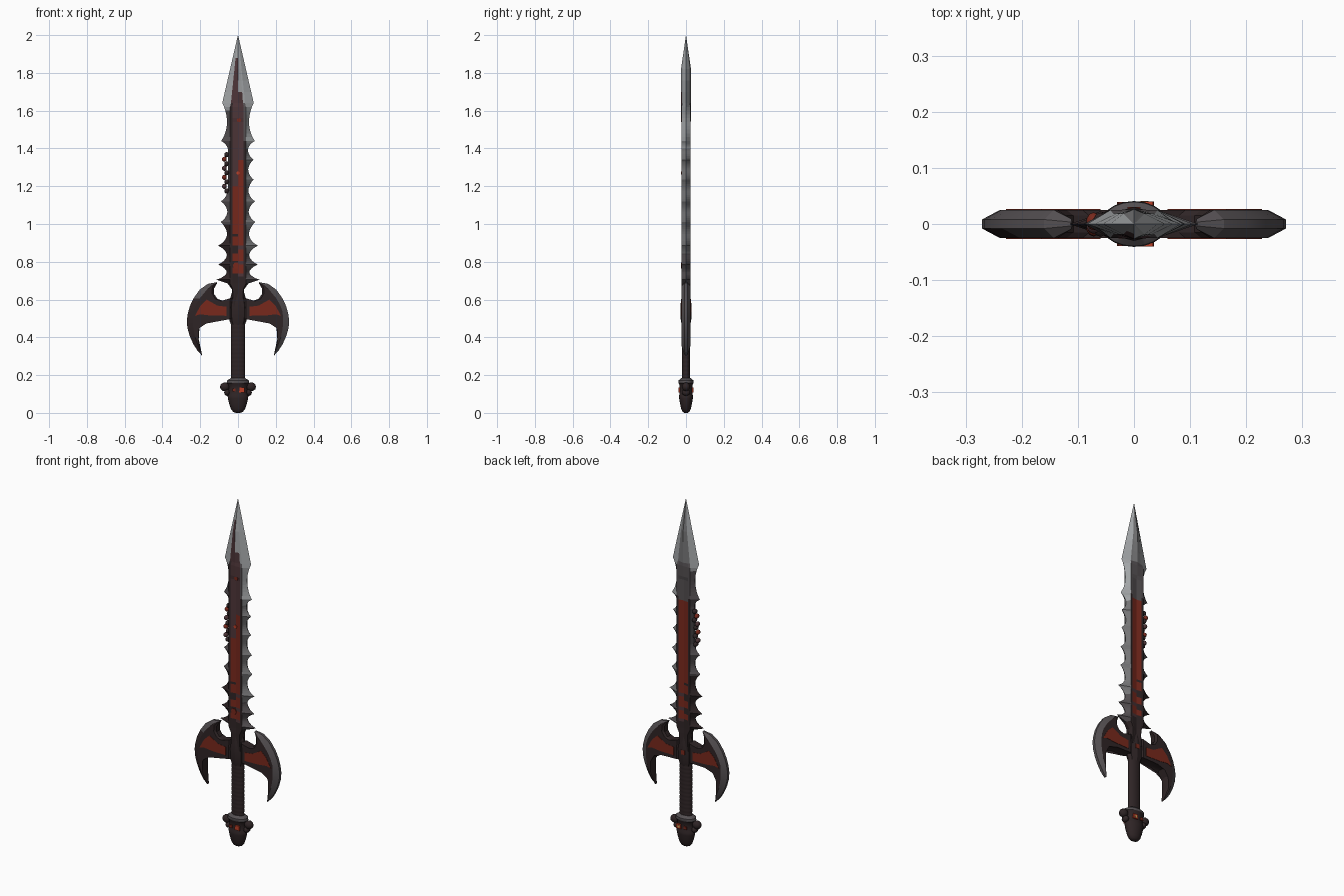
import bpy, bmesh, math, random
from mathutils import Vector

if "Cube" in bpy.data.objects:
    bpy.data.objects.remove(bpy.data.objects["Cube"])
random.seed(4)

def mat(name, r, g, b):
    m = bpy.data.materials.new(name)
    m.diffuse_color = (r, g, b, 1)
    m.use_nodes = True
    m.node_tree.nodes["Principled BSDF"].inputs["Base Color"].default_value = m.diffuse_color
    return m

MATS = [mat("steel", 0.36, 0.375, 0.385), mat("dark_steel", 0.088, 0.078, 0.083),
        mat("black_leather", 0.028, 0.018, 0.019), mat("blood_red", 0.19, 0.022, 0.012),
        mat("maroon", 0.075, 0.036, 0.040), mat("ember_red", 0.50, 0.05, 0.02),
        mat("pale_yellow", 0.55, 0.42, 0.12), mat("mid_steel", 0.18, 0.18, 0.185)]
STEEL, DARK, BLACK, RED, MAROON, EMBER, YELLOW, MID = range(8)

def finish(name, bm, smooth=None):
    bmesh.ops.remove_doubles(bm, verts=bm.verts, dist=0.0003)
    bmesh.ops.recalc_face_normals(bm, faces=bm.faces)
    me = bpy.data.meshes.new(name)
    bm.to_mesh(me)
    bm.free()
    for m in MATS:
        me.materials.append(m)
    ob = bpy.data.objects.new(name, me)
    bpy.context.collection.objects.link(ob)
    if smooth:
        bpy.ops.object.select_all(action='DESELECT')
        ob.select_set(True)
        bpy.context.view_layer.objects.active = ob
        bpy.ops.object.shade_smooth_by_angle(angle=math.radians(smooth))
    return ob

def loft(bm, rings, rule):
    """Skin a list of equal closed rings; rule(i, j, centre) gives the material."""
    vs = [[bm.verts.new(p) for p in r] for r in rings]
    n = len(rings[0])
    for i in range(len(vs) - 1):
        for j in range(n):
            k = (j + 1) % n
            f = bm.faces.new((vs[i][j], vs[i][k], vs[i + 1][k], vs[i + 1][j]))
            f.material_index = rule(i, j, f.calc_center_median())
    for r, i in ((vs[0], 0), (vs[-1], len(vs) - 1)):
        f = bm.faces.new(r)
        f.material_index = rule(min(i, len(vs) - 2), 0, f.calc_center_median())

def lathe(name, prof, sy, rule, n=20, smooth=40):
    """Oval turned part from (z, radius) pairs."""
    bm = bmesh.new()
    rings = [[(r * math.cos(a * math.tau / n), r * sy * math.sin(a * math.tau / n), z)
              for a in range(n)] for z, r in prof]
    loft(bm, rings, rule)
    return finish(name, bm, smooth)

def plate(name, pts, y, m, thick=0.004):
    """Thin flat plate in the xz plane, centred on depth y."""
    bm = bmesh.new()
    loft(bm, [[(x, y + d, z) for x, z in pts] for d in (-thick / 2, thick / 2)],
         lambda i, j, c: m)
    return finish(name, bm)

def blob(name, loc, scale, m):
    bm = bmesh.new()
    bmesh.ops.create_icosphere(bm, subdivisions=2, radius=1)
    for v in bm.verts:
        v.co = Vector(a * b + c for a, b, c in zip(v.co, scale, loc))
    for f in bm.faces:
        f.material_index = m
    return finish(name, bm, 60)

# Blade: scalloped teeth up both edges, then a long pointed head
teeth = [(0.705, .115), (0.785, .105), (0.885, .105), (1.01, .092), (1.12, .090),
         (1.235, .083), (1.34, .083), (1.44, .089), (1.64, .083)]
rows = [(0.56, .035), (0.62, .032), (0.655, .033), (0.685, .055)]
for (z0, w0), (z1, w1) in zip(teeth, teeth[1:]):
    low = 0.060 - 0.008 * (z0 - 0.7) / 0.7 if z0 < 1.43 else 0.058
    for s in range(10):
        t = s / 10
        dip = (1 - abs(2 * t - 1) ** 1.8) ** 0.85
        tip = w0 + (w1 - w0) * t
        rows.append((z0 + (z1 - z0) * t, tip + (low - tip) * dip))
rows += [(z, 0.083 * (2 - z) / 0.36 + 0.0005) for z in (1.64, 1.70, 1.76, 1.82, 1.88, 1.94, 2.0)]

rings = []
for z, w in rows:
    head = z > 1.639
    wl = min(w, 0.052) if 1.17 < z < 1.38 else w      # broken left edge
    m = min(0.042, 0.85 * w) if not head else 0.45 * w
    f = 0.7 * m
    t = 0.025 * min(1, max(0.02, (2 - z) / 0.18))
    c = t * (1.06 if z > 1.55 else 0.8)
    front = [(-wl, 0), (-m, t if not head else t * .75), (-f, t if not head else t * .82), (0, c),
             (f, t if not head else t * .82), (m, t if not head else t * .75), (w, 0)]
    rings.append([(x, -y, z) for x, y in front] + [(x, y, z) for x, y in front[-2:0:-1]])

def blade_rule(i, j, c):
    z = c.z
    if j in (0, 11):                                   # left cutting edge
        return STEEL if z > 1.60 else DARK if z > 1.0 else BLACK
    if j in (5, 6):                                    # right cutting edge
        return STEEL if z > 1.40 else MID if z > 0.85 else DARK if z > 0.69 else BLACK
    if z > 1.64:                                       # head
        if j in (1, 2) and z < 1.88:
            return MAROON
        if j in (3, 4):
            return MAROON if j == 3 and z < 1.72 else STEEL
        return STEEL if j in (1, 2) else MID
    if j in (1, 4, 7, 10):                             # bands beside the fuller
        return DARK if z > 1.44 and j != 1 else BLACK
    if z > 1.42:
        return MAROON if j < 6 else DARK
    if z < 0.72:
        return BLACK
    if z > 1.20 and j < 6:                             # worn upper part of the front
        return RED if j == 3 and z < 1.34 else MAROON
    if z < 0.95:                                       # blotchy lower part
        return BLACK if j in (2, 9) and i % 8 > 3 else MAROON if i % 8 > 5 else RED
    return RED

bm = bmesh.new()
loft(bm, rings, blade_rule)
finish("blade", bm)

# Gory lumps along the broken left edge, and small stains in the fuller
for k in range(9):
    z = 1.175 + k * 0.024
    blob(f"edge_lump_{k}", (-0.060 - 0.012 * (k % 2), random.uniform(-.008, .008), z),
         (0.013, 0.016, 0.014), (BLACK, MAROON, BLACK, RED)[k % 4])
for k, (x, z, r) in enumerate([(0, 1.27, .010), (.005, 1.55, .012), (-.01, .78, .018)]):
    plate(f"stain_{k}", [(x + r * math.cos(a * 1.047), z + r * math.sin(a * 1.047))
                         for a in range(6)], -0.024, EMBER if k == 0 else RED)

# Crescent guard wings: skin between outer arc and inner edge, bevelled both sides
outer = [(.112, .692), (.160, .683), (.203, .652), (.235, .607), (.255, .565), (.266, .525),
         (.271, .490), (.268, .450), (.256, .408), (.237, .365), (.215, .330), (.192, .305)]
inner = [(.110, .688), (.126, .660), (.126, .628), (.108, .603), (.080, .594), (.030, .610),
         (.030, .497), (.120, .500), (.178, .487), (.204, .450), (.208, .390), (.190, .306)]
red = [(.060, .514), (.060, .562), (.110, .568), (.165, .600), (.198, .568), (.228, .514),
       (.200, .522), (.150, .516)]
for side, label in ((-1, "left"), (1, "right")):
    rings = []
    for (ox, oz), (ix, iz) in zip(outer, inner):
        o, n = Vector((ox, oz)), Vector((ix, iz))
        L = (n - o).length
        d = (n - o) / max(L, 1e-5)
        a, b = o + d * min(0.032, L * .5), n - d * min(0.012, L * .3)
        t = 0.025 * min(1, 0.25 + L / 0.05)
        e = min(0.008, t * .4)
        sec = [(o, -e), (a, -t), (b, -t), (n, -t * .6), (n, t * .6), (b, t), (a, t), (o, e)]
        rings.append([(side * p.x, y, p.y) for p, y in sec])
    bm = bmesh.new()

    def wing_rule(i, j, c):
        if j == 0 and side < 0 and c.z < 0.6:
            return BLACK
        return DARK if j in (0, 6, 7) else BLACK
    loft(bm, rings, wing_rule)
    finish(f"guard_wing_{label}", bm, 25)
    for y, s in ((-0.0245, "front"), (0.0245, "back")):
        plate(f"guard_inlay_{label}_{s}", [(side * x, z) for x, z in red], y, RED)

# Central hub where blade, guard and grip meet, with a small red stud behind
lathe("guard_hub", [(.465, .036), (.49, .046), (.56, .050), (.60, .043), (.66, .026), (.69, .012)],
      0.6, lambda i, j, c: BLACK, n=8, smooth=20)
plate("hub_stud", [(-.012, .535), (.012, .535), (.012, .56), (-.012, .56)], 0.028, RED)

# Grip with wrapped ridges
prof = []
for k in range(14):
    z = 0.175 + k * 0.0225
    prof += [(z, .0365), (z + .005, .038), (z + .017, .038)]
lathe("grip", prof, 0.58, lambda i, j, c: BLACK)

# Skull-like pommel with collar
lathe("pommel", [(.0, .012), (.006, .026), (.02, .037), (.05, .047), (.075, .053), (.09, .055),
                 (.098, .050), (.125, .050), (.15, .052), (.158, .060), (.172, .058), (.184, .038)],
      0.68, lambda i, j, c: DARK if c.z > .165 else BLACK)

# Curled horns and the glowing eyes of the pommel
for side, label in ((-1, "left"), (1, "right")):
    blob(f"horn_{label}", (side * .070, 0, .138), (.026, .022, .024), BLACK)
    blob(f"horn_curl_{label}", (side * .058, 0, .108), (.016, .022, .018), BLACK)
for y, s in ((-0.036, "front"), (0.036, "back")):
    plate(f"eye_{s}", [(.006, .108), (.036, .108), (.034, .134), (.008, .134)], y, EMBER, .008)
    plate(f"cheek_{s}", [(-.03, .112), (-.012, .112), (-.012, .128), (-.028, .128)], y, RED, .006)
plate("eye_glint", [(.012, .115), (.026, .115), (.024, .127), (.014, .127)], 0.039, YELLOW)
